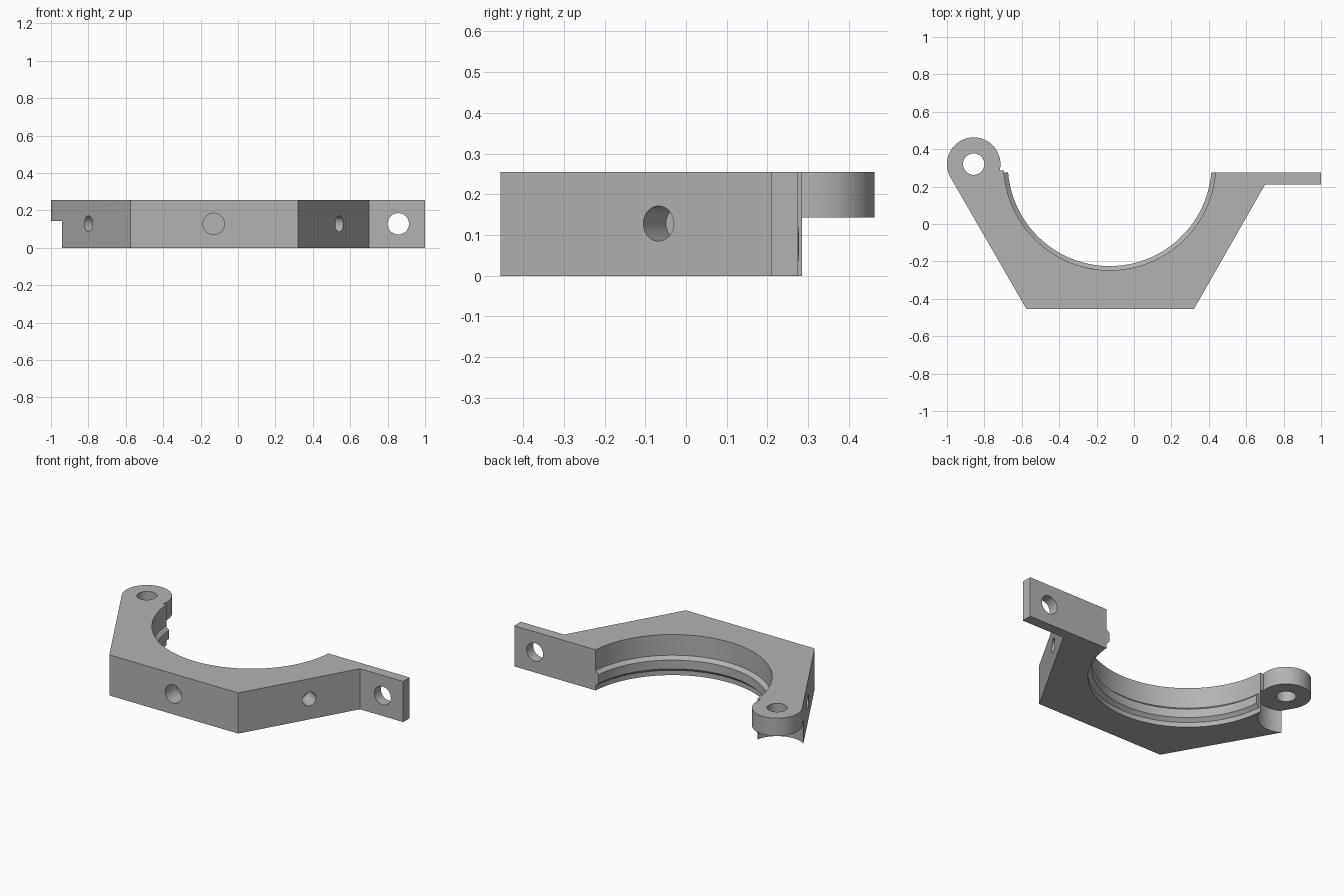
import bpy, bmesh
from math import asin, cos, sin, pi, radians
from mathutils import Vector

cube = bpy.data.objects.get("Cube")
if cube:
    bpy.data.objects.remove(cube, do_unlink=True)

HEIGHT, MID = 0.255, 0.128
BORE, BORE_R = Vector((-0.13, 0.32, 0)), 0.567
PIVOT, LUG_R = Vector((-0.857, 0.32, 0)), 0.143
END_Y, LUG_END_Y = 0.275, 0.285

grey = bpy.data.materials.new("plain_grey")
grey.use_nodes = True
colour = (0.45, 0.45, 0.45, 1)
grey.diffuse_color = colour
grey.node_tree.nodes["Principled BSDF"].inputs["Base Color"].default_value = colour


def finish(bm, name):
    bmesh.ops.recalc_face_normals(bm, faces=bm.faces)
    mesh = bpy.data.meshes.new(name)
    bm.to_mesh(mesh)
    bm.free()
    mesh.materials.append(grey)
    obj = bpy.data.objects.new(name, mesh)
    bpy.context.collection.objects.link(obj)
    return obj


def activate(obj):
    bpy.ops.object.select_all(action='DESELECT')
    obj.select_set(True)
    bpy.context.view_layer.objects.active = obj


def arc(centre, radius, start, end, steps):
    angles = [start + (end - start) * i / steps for i in range(steps + 1)]
    return [(centre.x + radius * cos(a), centre.y + radius * sin(a)) for a in angles]


def drill(target, centre, axis, radius, length):
    """Cut a round hole of the given total length, centred on a point."""
    bm = bmesh.new()
    bmesh.ops.create_cone(bm, cap_ends=True, segments=64, radius1=radius,
                          radius2=radius, depth=length)
    turn = Vector((0, 0, 1)).rotation_difference(Vector(axis))
    bm.transform(turn.to_matrix().to_4x4())
    bmesh.ops.translate(bm, verts=bm.verts, vec=Vector(centre))
    cutter = finish(bm, "hole_cutter")
    cutter.hide_render = True
    mod = target.modifiers.new("hole", 'BOOLEAN')
    mod.operation, mod.solver, mod.object = 'DIFFERENCE', 'EXACT', cutter
    activate(target)
    bpy.ops.object.modifier_apply(modifier=mod.name)
    bpy.data.objects.remove(cutter, do_unlink=True)


# Clamp body: half hexagon with a bolt tab, a round bore and a hinge lug
bore_start = asin((END_Y - BORE.y) / BORE_R)
bore_end = -pi - asin((LUG_END_Y - BORE.y) / BORE_R)
lug_start = asin((LUG_END_Y - PIVOT.y) / LUG_R)
outline = [(-0.575, -0.455), (0.32, -0.455), (0.7, 0.21), (1, 0.21), (1, END_Y)]
outline += arc(BORE, BORE_R, bore_start, bore_end, 96)
outline += arc(PIVOT, LUG_R, lug_start, radians(210), 60)

bm = bmesh.new()
base = bm.faces.new([bm.verts.new((x, y, 0)) for x, y in outline])
top = bmesh.ops.extrude_face_region(bm, geom=[base])
bmesh.ops.translate(bm, vec=(0, 0, HEIGHT),
                    verts=[v for v in top["geom"] if isinstance(v, bmesh.types.BMVert)])
body = finish(bm, "clamp_body")

# Clearance under the lug for the mating hinge half
drill(body, (PIVOT.x, PIVOT.y, 0), (0, 0, 1), 0.163, 0.286)
# Hinge pin hole and tab bolt hole
drill(body, (PIVOT.x, PIVOT.y, MID), (0, 0, 1), 0.057, 1)
drill(body, (0.857, 0.24, MID), (0, 1, 0), 0.057, 0.3)
# Blind holes in the three outer flats
drill(body, (BORE.x, -0.455, MID), (0, 1, 0), 0.057, 0.22)
for side in (-1, 1):
    drill(body, (BORE.x + side * 0.671, -0.067, MID),
          (side * cos(pi / 6), -0.5, 0), 0.043, 0.22)

# Raised rib around the bore, with sloping flanks
section = [(0.575, 0.125), (BORE_R, 0.125), (0.545, 0.105),
           (0.545, 0.05), (BORE_R, 0.03), (0.575, 0.03)]
bm = bmesh.new()
first = [bm.verts.new((BORE.x + r * cos(bore_start), BORE.y + r * sin(bore_start), z))
         for r, z in section]
face = bm.faces.new(first)
spun = bmesh.ops.spin(bm, geom=[face] + list(face.edges) + first, cent=BORE,
                      axis=(0, 0, 1), angle=-(pi + 2 * bore_start), steps=96)
rib = finish(bm, "bore_rib")

for obj in (body, rib):
    activate(obj)
    bpy.ops.object.shade_smooth_by_angle(angle=radians(25))
